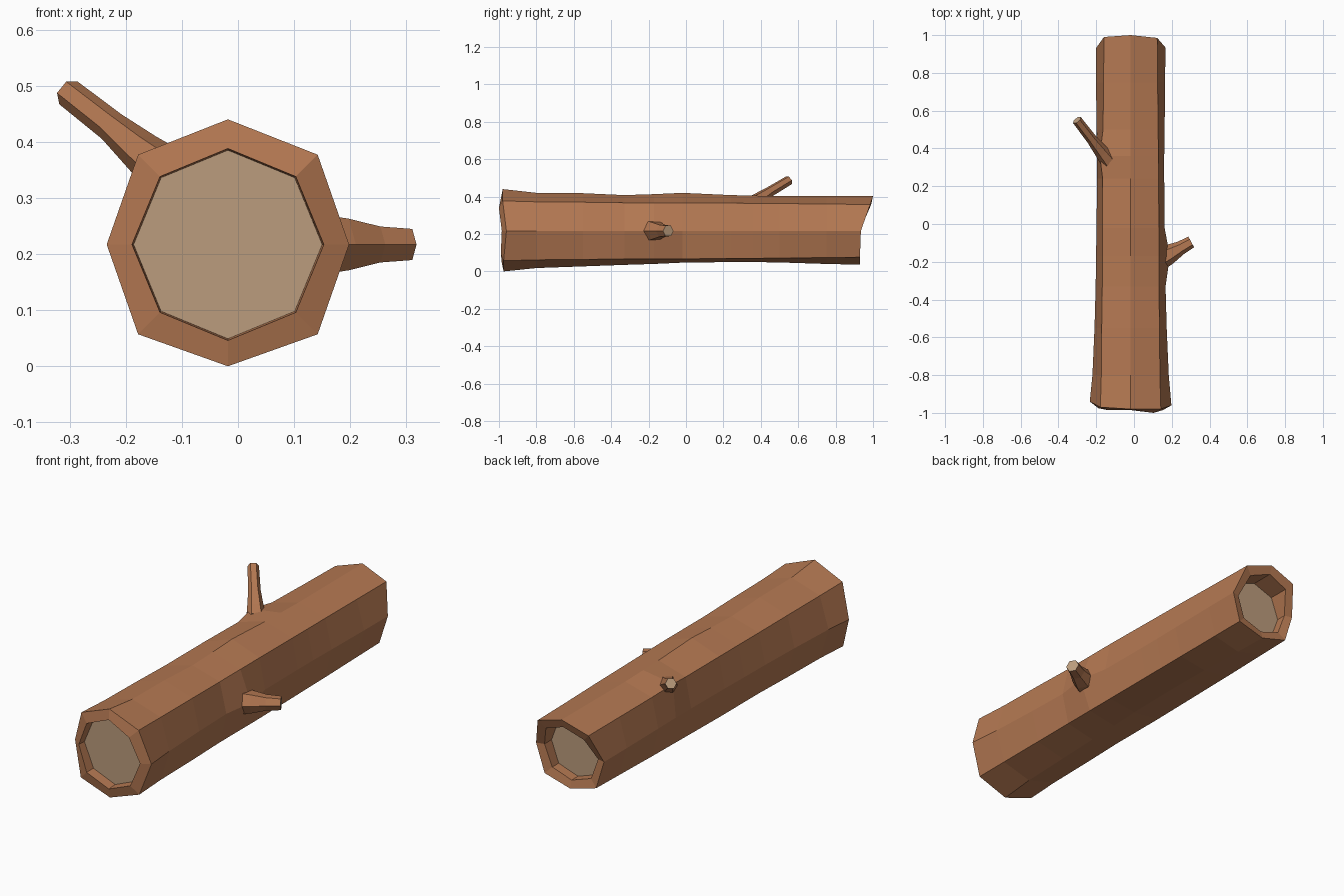
import bpy, bmesh, math
from mathutils import Vector

if "Cube" in bpy.data.objects:
    bpy.data.objects.remove(bpy.data.objects["Cube"])


def material(name, rgb):
    m = bpy.data.materials.new(name)
    m.diffuse_color = (*rgb, 1)
    m.use_nodes = True
    m.node_tree.nodes["Principled BSDF"].inputs["Base Color"].default_value = m.diffuse_color
    return m


BARK = material("brown bark", (0.46, 0.19, 0.085))
WOOD = material("pale cut wood", (0.50, 0.335, 0.205))


def loft(name, rings):
    """Skin rings of equal point count; the two end rings become pale cut faces."""
    bm = bmesh.new()
    loops = [[bm.verts.new(p) for p in ring] for ring in rings]
    n = len(rings[0])
    for a, b in zip(loops, loops[1:]):
        for i in range(n):
            j = (i + 1) % n
            bm.faces.new((a[i], a[j], b[j], b[i]))
    for loop in (loops[0], loops[-1]):
        bm.faces.new(loop).material_index = 1
    bmesh.ops.recalc_face_normals(bm, faces=bm.faces[:])
    me = bpy.data.meshes.new(name)
    bm.to_mesh(me)
    bm.free()
    me.materials.append(BARK)
    me.materials.append(WOOD)
    ob = bpy.data.objects.new(name, me)
    bpy.context.collection.objects.link(ob)
    return ob


CX, CZ = -0.018, 0.217


def octagon(ys, side, diag, top, bottom):
    """Eight points around the trunk, counter-clockwise from +x."""
    ring = []
    for i in range(8):
        c, s = round(math.cos(i * math.pi / 4), 3), round(math.sin(i * math.pi / 4), 3)
        if i % 2:
            x, z = math.copysign(diag, c), math.copysign(diag, s)
        else:
            x, z = side * c, (top - CZ if s > 0 else CZ - bottom) * s
        ring.append(Vector((CX + x, ys[i], CZ + z)))
    return ring


# Trunk: station y, side radius, diagonal offset, top z, bottom z
stations = [
    (-0.80, 0.202, 0.155, 0.420, 0.018),
    (-0.55, 0.191, 0.153, 0.418, 0.027),
    (-0.33, 0.185, 0.150, 0.408, 0.035),
    (-0.17, 0.183, 0.150, 0.413, 0.040),
    (-0.02, 0.180, 0.150, 0.420, 0.047),
    (0.24, 0.178, 0.148, 0.408, 0.050),
    (0.36, 0.178, 0.147, 0.405, 0.050),
    (0.50, 0.180, 0.146, 0.402, 0.048),
    (0.75, 0.183, 0.143, 0.403, 0.040),
]
front_outer = [-0.96, -0.98, -0.98, -0.97, -0.94, -0.975, -0.975, -0.975]
front_inner = [-0.985, -1.0, -0.985, -0.985, -0.975, -0.985, -0.985, -0.99]
back_outer = [0.935, 0.985, 1.0, 0.99, 0.93, 0.93, 0.93, 0.93]
back_inner = [0.925, 0.97, 0.985, 0.975, 0.92, 0.92, 0.92, 0.92]

body = [octagon([y] * 8, *rest) for y, *rest in stations]
body[3][0].x += 0.025                       # swelling under the right branch
body[6][3] += Vector((-0.016, 0, 0.016))    # swelling under the left branch

front = (0.171, 0.121, 0.388, 0.046)
back = (0.145, 0.106, 0.362, 0.075)
rings = [
    octagon([-0.935] * 8, 0.168, 0.119, 0.385, 0.049),
    octagon(front_inner, *front),
    octagon(front_outer, 0.216, 0.160, 0.440, 0.000),
    *body,
    octagon(back_outer, 0.184, 0.141, 0.404, 0.036),
    octagon(back_inner, *back),
    octagon([0.87] * 8, *back),
]
loft("log_trunk", rings)


# Branch stubs: hexagonal tapered rings along a path
def branch(name, points, radii):
    pts = [Vector(p) for p in points]
    d = (pts[-1] - pts[0]).normalized()
    u = d.cross(Vector((0, 0, 1))).normalized()
    v = u.cross(d)
    loft(name, [[p + r * (math.cos(k * math.pi / 3) * u + math.sin(k * math.pi / 3) * v)
                 for k in range(6)] for p, r in zip(pts, radii)])


branch("right_branch",
       [(0.145, -0.18, 0.217), (0.185, -0.16, 0.217), (0.245, -0.128, 0.217), (0.303, -0.095, 0.217)],
       [0.06, 0.053, 0.037, 0.032])
branch("left_branch",
       [(-0.135, 0.335, 0.352), (-0.17, 0.38, 0.38), (-0.225, 0.45, 0.427), (-0.302, 0.55, 0.487)],
       [0.045, 0.038, 0.028, 0.026])
